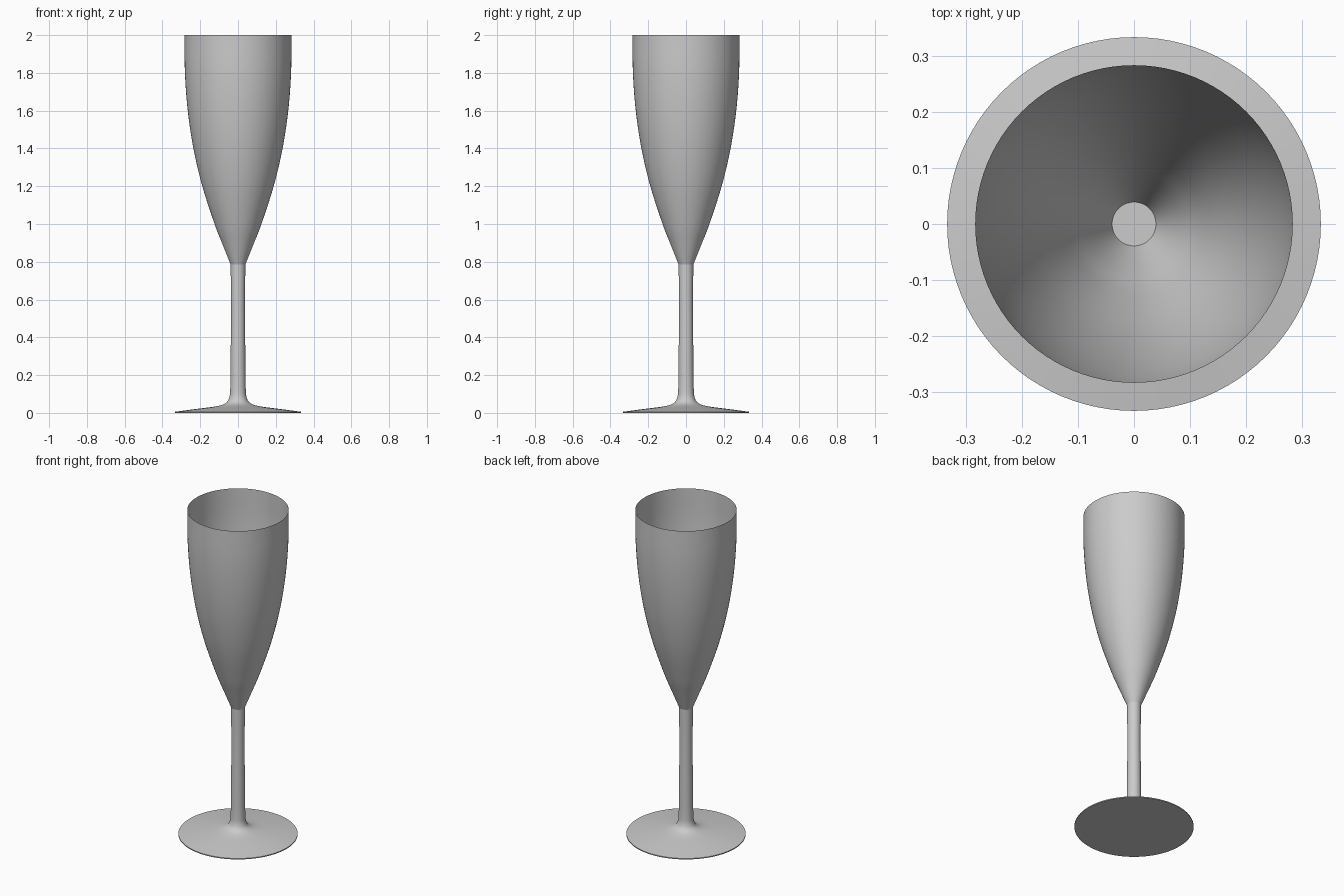
import bpy, bmesh, math
from mathutils import Vector

if "Cube" in bpy.data.objects:
    bpy.data.objects.remove(bpy.data.objects["Cube"])

SIDES = 96


def smooth_curve(pts, steps=5):
    """Catmull-Rom interpolation through (radius, z) points."""
    p = [Vector(q) for q in pts]
    p = [2 * p[0] - p[1]] + p + [2 * p[-1] - p[-2]]
    out = []
    for a, b, c, d in zip(p, p[1:], p[2:], p[3:]):
        for k in range(steps):
            t = k / steps
            out.append(0.5 * (2 * b + (c - a) * t + (2 * a - 5 * b + 4 * c - d) * t * t
                              + (3 * b - a - 3 * c + d) * t ** 3))
    return out + [p[-2]]


def lathe(name, profile, cap_bottom=False, cap_top=False):
    """Revolve a bottom-to-top profile around z."""
    bm = bmesh.new()
    rings = []
    for r, z in profile:
        rings.append([bm.verts.new((r * math.cos(2 * math.pi * i / SIDES),
                                    r * math.sin(2 * math.pi * i / SIDES), z))
                      for i in range(SIDES)])
    for lo, hi in zip(rings, rings[1:]):
        for i in range(SIDES):
            j = (i + 1) % SIDES
            bm.faces.new((lo[i], lo[j], hi[j], hi[i]))
    if cap_bottom:
        bm.faces.new(rings[0][::-1])
    if cap_top:
        bm.faces.new(rings[-1])
    mesh = bpy.data.meshes.new(name)
    bm.to_mesh(mesh)
    bm.free()
    obj = bpy.data.objects.new(name, mesh)
    bpy.context.collection.objects.link(obj)
    bpy.ops.object.select_all(action='DESELECT')
    obj.select_set(True)
    bpy.context.view_layer.objects.active = obj
    bpy.ops.object.shade_smooth_by_angle(angle=math.radians(35))
    return obj


# Foot disc flaring up into the slim stem, closed at both ends
foot = smooth_curve([(0.333, 0.006), (0.22, 0.021), (0.12, 0.034), (0.07, 0.049),
                     (0.048, 0.075), (0.041, 0.13), (0.039, 0.3), (0.037, 0.55),
                     (0.039, 0.785)])
lathe("foot_and_stem", [(0.333, 0.0)] + foot, cap_bottom=True, cap_top=True)

# Thin open bowl
bowl = smooth_curve([(0.039, 0.785), (0.085, 0.9), (0.124, 1.0), (0.189, 1.2),
                     (0.236, 1.4), (0.266, 1.6), (0.281, 1.8), (0.283, 2.0)])
lathe("bowl", bowl)
